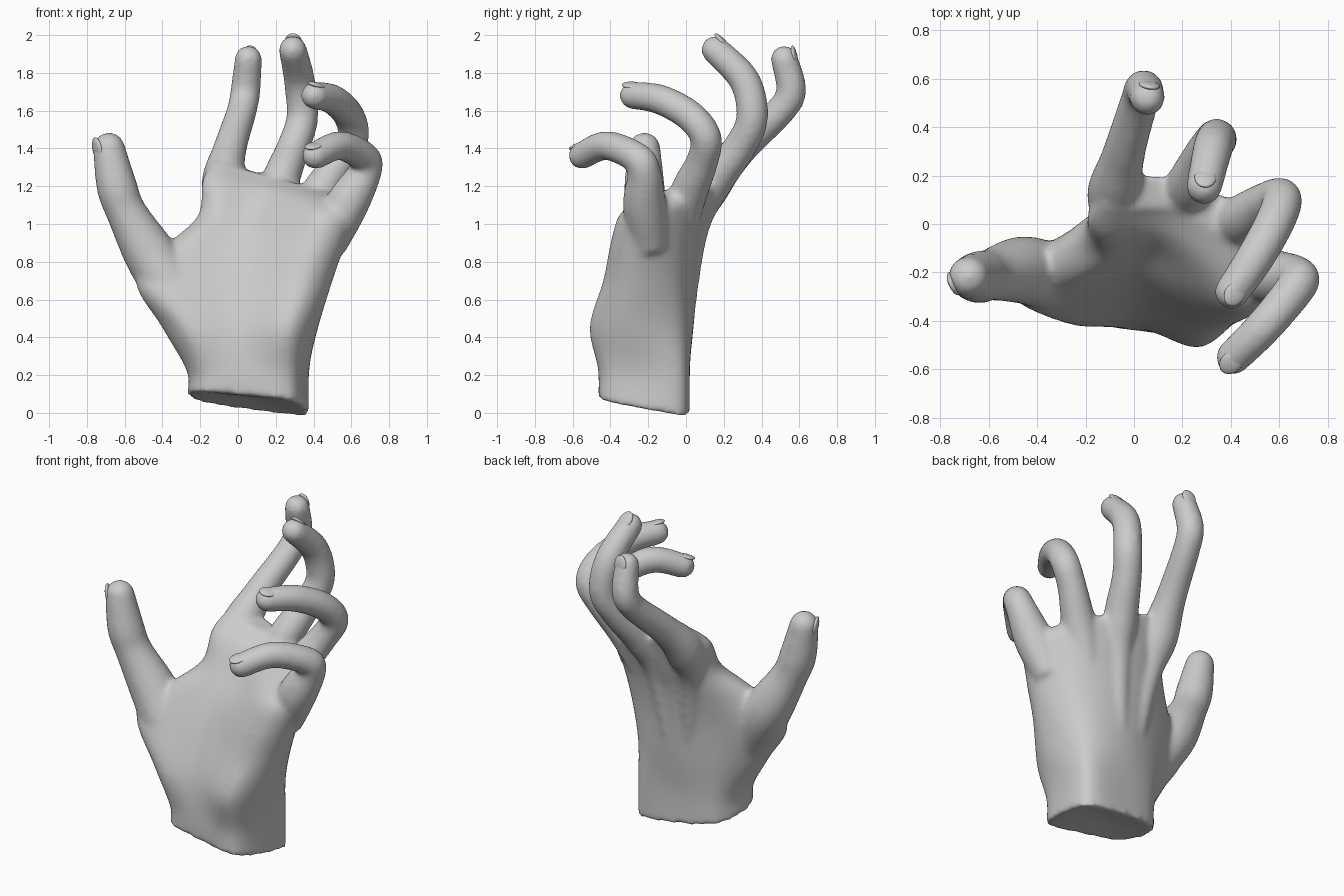
import bpy, bmesh, math
from mathutils import Vector, Matrix

if "Cube" in bpy.data.objects:
    bpy.data.objects.remove(bpy.data.objects["Cube"])


def spline(pts, n, closed=False):
    """Catmull-Rom samples through vectors of any size."""
    k, out = len(pts), []
    get = (lambda i: pts[i % k]) if closed else (lambda i: pts[max(0, min(k - 1, i))])
    for i in range(k if closed else k - 1):
        a, b, c, d = (get(i + j) for j in (-1, 0, 1, 2))
        for s in range(n):
            t = s / n
            out.append(0.5 * (2 * b + (c - a) * t + (2 * a - 5 * b + 4 * c - d) * t * t
                              + (3 * b - a - 3 * c + d) * t ** 3))
    if not closed:
        out.append(pts[-1].copy())
    return out


def loft(bm, rings, start, end):
    """Skin closed rings and close both ends with a fan."""
    vr = [[bm.verts.new(p) for p in r] for r in rings]
    m = len(vr[0])
    for a, b in zip(vr, vr[1:]):
        for i in range(m):
            bm.faces.new((a[i], a[(i + 1) % m], b[(i + 1) % m], b[i]))
    for ring, centre in ((vr[0], start), (vr[-1], end)):
        c = bm.verts.new(centre)
        for i in range(m):
            bm.faces.new((ring[i], ring[(i + 1) % m], c))


def finger(bm, pts, sides=20):
    """Tapered tube along x, y, z, radius points with a round tip."""
    path = spline([Vector(p) for p in pts], 8)
    pos = [p.to_3d() for p in path]
    rad = [p[3] for p in path]
    end_dir = (pos[-1] - pos[-2]).normalized()
    tip, r = pos[-1], rad[-1]
    for k in range(1, 6):
        a = k * math.pi / 12
        pos.append(tip + end_dir * r * math.sin(a))
        rad.append(r * math.cos(a))
    t0 = (pos[1] - pos[0]).normalized()
    side = t0.orthogonal().normalized()
    rings = []
    for i, p in enumerate(pos):
        t = (pos[min(i + 1, len(pos) - 1)] - pos[max(i - 1, 0)]).normalized()
        side = t0.rotation_difference(t) @ side
        t0, up = t, t.cross(side)
        rings.append([p + rad[i] * (side * math.cos(a) + up * math.sin(a))
                      for a in (2 * math.pi * j / sides for j in range(sides))])
    loft(bm, rings, pos[0], tip + end_dir * r)


def nail(bm, pts):
    """Thin plate on the outer side of the finger tip."""
    a, b, c = (Vector(p[:3]) for p in pts[-3:])
    d = (c - b).normalized()
    n = (b - a) - (b - a).dot(d) * d
    n.normalize()
    r = pts[-1][3]
    m = Matrix((d.cross(n), d, n)).transposed().to_4x4()
    m.translation = c + n * r * 0.78 + d * r * 0.1
    bmesh.ops.create_uvsphere(bm, u_segments=20, v_segments=10, radius=1,
                              matrix=m @ Matrix.Diagonal((r * 0.6, r * 0.75, r * 0.2, 1)))


def make_object(bm, name):
    bmesh.ops.recalc_face_normals(bm, faces=bm.faces)
    for f in bm.faces:
        f.smooth = True
    me = bpy.data.meshes.new(name)
    bm.to_mesh(me)
    bm.free()
    ob = bpy.data.objects.new(name, me)
    bpy.context.collection.objects.link(ob)
    return ob


# palm sections: height, then x, y from thumb side, across the front, round the back
PALM = [
    (.22, (-.27, -.22, -.2, -.39, .03, -.44, .28, -.45, .365, -.24, .345, -.01, .08, .015, -.18, -.04)),
    (.45, (-.40, -.22, -.28, -.41, 0, -.41, .28, -.51, .42, -.30, .36, -.03, .1, .04, -.2, -.03)),
    (.70, (-.53, -.2, -.42, -.34, 0, -.32, .34, -.44, .50, -.28, .40, -.03, .1, .06, -.2, -.01)),
    (.90, (-.36, -.14, -.28, -.24, .03, -.23, .40, -.40, .57, -.26, .44, -.01, .12, .09, -.18, .03)),
    (1.05, (-.21, -.04, -.13, -.14, .1, -.14, .43, -.35, .62, -.24, .46, .03, .13, .135, -.13, .08)),
    (1.2, (-.19, .04, -.12, -.05, .13, -.05, .43, -.24, .59, -.19, .46, .06, .155, .17, -.09, .14)),
    (1.3, (-.13, .1, -.07, .06, .15, .07, .41, -.08, .53, -.15, .45, .06, .17, .19, -.05, .19)),
]

# finger paths from the back of the hand to the tip: x, y, z, radius
THUMB = [(-.15, -.24, .35, .10), (-.33, -.22, .62, .135), (-.46, -.19, .83, .14),
         (-.59, -.21, 1.06, .108), (-.642, -.22, 1.2, .108), (-.683, -.22, 1.40, .086)]
INDEX = [(0, -.05, .4, .06), (-.06, .03, .95, .08), (-.08, .12, 1.2, .115),
         (-.045, .28, 1.39, .09), (.02, .50, 1.6, .08), (.04, .557, 1.71, .08),
         (.055, .52, 1.873, .073)]
MIDDLE = [(.1, -.03, .4, .06), (.16, .04, .95, .075), (.22, .14, 1.21, .1),
          (.29, .28, 1.4, .088), (.34, .35, 1.56, .085), (.325, .31, 1.76, .083),
          (.29, .155, 1.922, .075)]
RING = [(.34, -.02, .95, .075), (.425, .01, 1.15, .1),
        (.54, .085, 1.33, .086), (.61, .105, 1.46, .084), (.585, .015, 1.577, .083),
        (.5, -.14, 1.66, .08), (.405, -.28, 1.68, .073)]
LITTLE = [(.47, -.19, .88, .1), (.575, -.22, 1.1, .115),
          (.67, -.22, 1.27, .09), (.67, -.26, 1.35, .083), (.54, -.42, 1.415, .078),
          (.41, -.55, 1.362, .073)]
FINGERS = (THUMB, INDEX, MIDDLE, RING, LITTLE)

# palm skin, with a sloping knuckle line and a sloping wrist cut
hand = bmesh.new()
sections = []
for z, v in PALM:
    slope = max(0, z - 1.05) * 1.1
    ring = [Vector((x, y, z - slope * x)) for x, y in zip(v[::2], v[1::2])]
    sections.append(spline(ring, 6, True))
wrist = [Vector((p.x, p.y, .022 - .12 * p.x - .17 * p.y)) for p in sections[0]]
sections.insert(0, wrist)
columns = [spline(list(c), 6) for c in zip(*sections)]
rings = [list(r) for r in zip(*columns)]
top = sum(rings[-1], Vector()) / len(rings[-1])
loft(hand, rings, (0.04, -0.2, 0.08), top)

# thumb and fingers grow out of the palm
for f in FINGERS:
    finger(hand, f)
hand_ob = make_object(hand, "hand")

# fuse into one soft skin
mod = hand_ob.modifiers.new("fuse", 'REMESH')
mod.mode = 'VOXEL'
mod.voxel_size = 0.014
mod.use_smooth_shade = True
mod = hand_ob.modifiers.new("soften", 'SMOOTH')
mod.factor = 0.5
mod.iterations = 16

# nails
nails = bmesh.new()
for f in FINGERS:
    nail(nails, f)
make_object(nails, "fingernails")
